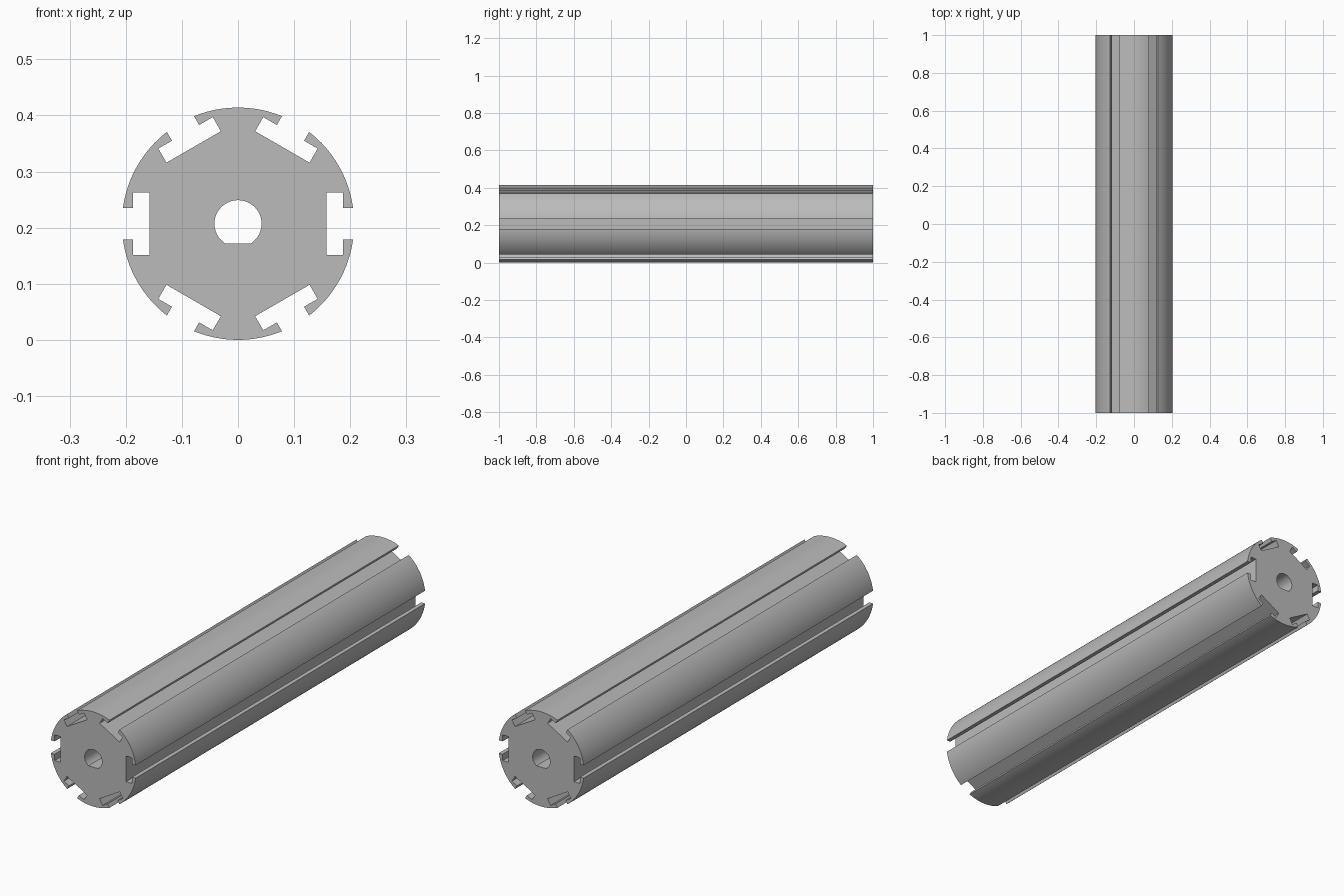
import bpy
import bmesh
from math import asin, cos, sin, pi, radians, sqrt
from mathutils import Matrix, Vector

cube = bpy.data.objects.get("Cube")
if cube:
    bpy.data.objects.remove(cube, do_unlink=True)

RADIUS, LENGTH = 0.207, 2.0
SLOTS, ARC_STEPS = 6, 16
FLOOR, LIP = 0.158, 0.187            # slot floor and lip underside, from the axis
SLOT_HALF, MOUTH_HALF = 0.056, 0.028  # slot and opening half widths
BORE, BORE_FLAT = 0.042, -0.035


def arc(radius, start, end, steps):
    return [Vector((radius * cos(a), 0, radius * sin(a)))
            for a in (start + (end - start) * i / steps for i in range(steps + 1))]


# Outer profile: one T-slot and one rim arc, repeated around the axis
mouth = asin(MOUTH_HALF / RADIUS)
half_slot = [(LIP, MOUTH_HALF), (LIP, SLOT_HALF), (FLOOR, SLOT_HALF)]
slot = [Vector((x, 0, -z)) for x, z in half_slot]
slot += [Vector((x, 0, z)) for x, z in reversed(half_slot)]
pitch = 2 * pi / SLOTS
sector = slot + arc(RADIUS, mouth, pitch - mouth, ARC_STEPS)
outer = [Matrix.Rotation(-pitch * i, 3, 'Y') @ p for i in range(SLOTS) for p in sector]

# D-shaped bore
flat_angle = asin(BORE_FLAT / BORE)
bore = arc(BORE, flat_angle, pi - flat_angle, 40)

# Fill the cross-section and extrude it along the length
bm = bmesh.new()
edges = []
for loop in (outer, bore):
    verts = [bm.verts.new(p + Vector((0, -LENGTH / 2, RADIUS))) for p in loop]
    edges += [bm.edges.new((v, verts[i - 1])) for i, v in enumerate(verts)]
bmesh.ops.triangle_fill(bm, edges=edges, use_beauty=True)
result = bmesh.ops.extrude_face_region(bm, geom=bm.faces[:], use_keep_orig=True)
moved = [g for g in result["geom"] if isinstance(g, bmesh.types.BMVert)]
bmesh.ops.translate(bm, verts=moved, vec=(0, LENGTH, 0))
bmesh.ops.recalc_face_normals(bm, faces=bm.faces[:])

mesh = bpy.data.meshes.new("slotted_shaft")
bm.to_mesh(mesh)
bm.free()
shaft = bpy.data.objects.new("slotted_shaft", mesh)
bpy.context.collection.objects.link(shaft)

# Plain grey material
grey = bpy.data.materials.new("plain_grey")
grey.use_nodes = True
colour = (0.5, 0.5, 0.5, 1)
grey.diffuse_color = colour
grey.node_tree.nodes["Principled BSDF"].inputs["Base Color"].default_value = colour
mesh.materials.append(grey)

# Smooth rim and bore, sharp slot edges
bpy.ops.object.select_all(action='DESELECT')
shaft.select_set(True)
bpy.context.view_layer.objects.active = shaft
bpy.ops.object.shade_smooth_by_angle(angle=radians(25))
